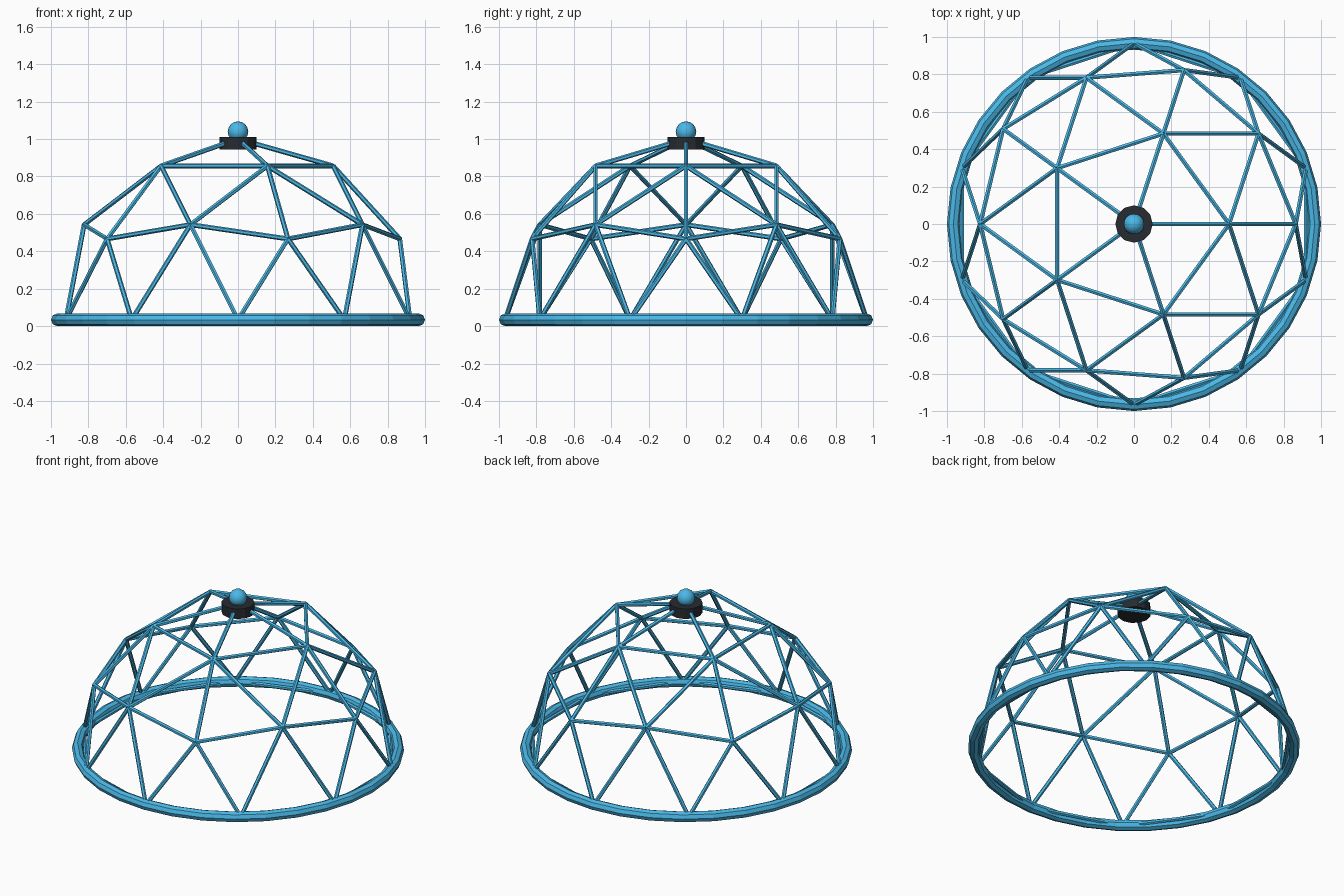
import bpy, math
from mathutils import Vector

if "Cube" in bpy.data.objects:
    bpy.data.objects.remove(bpy.data.objects["Cube"])

R, BASE = 0.967, 0.034        # dome radius, height of ring centre


def material(name, color):
    m = bpy.data.materials.new(name)
    m.diffuse_color = color
    m.use_nodes = True
    m.node_tree.nodes["Principled BSDF"].inputs["Base Color"].default_value = m.diffuse_color
    return m


BLUE = material("sky_blue", (0.07, 0.48, 0.80, 1))
DARK = material("charcoal", (0.02, 0.024, 0.03, 1))


def finish(name, mat, smooth=False):
    ob = bpy.context.object
    ob.name = name
    ob.data.materials.append(mat)
    if smooth:
        bpy.ops.object.shade_smooth_by_angle(angle=math.radians(40))
    return ob


def node_ring(count, radius, height, start):
    return [Vector((R * radius * math.cos(math.radians(start + i * 360 / count)),
                    R * radius * math.sin(math.radians(start + i * 360 / count)),
                    R * height + BASE)) for i in range(count)]


def strut(name, a, b, radius=0.013):
    d = b - a
    bpy.ops.mesh.primitive_cylinder_add(vertices=6, radius=radius, depth=d.length,
                                        location=(a + b) / 2,
                                        rotation=d.to_track_quat('Z', 'Y').to_euler())
    finish(name, BLUE)


# geodesic nodes (icosahedron split once, projected on the sphere)
s5 = math.sqrt(5)
apex = Vector((0, 0, R + BASE))
upper = node_ring(5, 0.5257, 0.8507, 0)
corner = node_ring(5, 2 / s5, 1 / s5, 0)
middle = node_ring(5, 0.8507, 0.5257, 36)
base = node_ring(10, 1, 0, 18)

# struts, one fifth of the dome at a time
for i in range(5):
    strut("crown_strut", apex, upper[i])
    strut("upper_ring_strut", upper[i], upper[(i + 1) % 5])
    strut("upper_rib", upper[i], corner[i])
    strut("upper_brace", upper[i], middle[i])
    strut("upper_brace", upper[i], middle[i - 1])
    strut("middle_ring_strut", corner[i], middle[i])
    strut("middle_ring_strut", corner[i], middle[i - 1])
    strut("lower_brace", corner[i], base[2 * i])
    strut("lower_brace", corner[i], base[2 * i - 1])
    strut("lower_brace", middle[i], base[2 * i])
    strut("lower_brace", middle[i], base[2 * i + 1])
for i in range(10):
    strut("base_strut", base[i - 1], base[i])

# round base ring
bpy.ops.mesh.primitive_torus_add(major_segments=32, minor_segments=8,
                                 major_radius=1 - BASE, minor_radius=BASE,
                                 location=(0, 0, BASE))
finish("base_ring", BLUE)

# crown hub and finial ball
bpy.ops.mesh.primitive_cylinder_add(vertices=12, radius=0.1, depth=0.066,
                                    location=(0, 0, 0.977))
finish("crown_hub", DARK)
bpy.ops.mesh.primitive_uv_sphere_add(segments=16, ring_count=8, radius=0.055,
                                     location=(0, 0, 1.04))
finish("finial_ball", BLUE, smooth=True)
